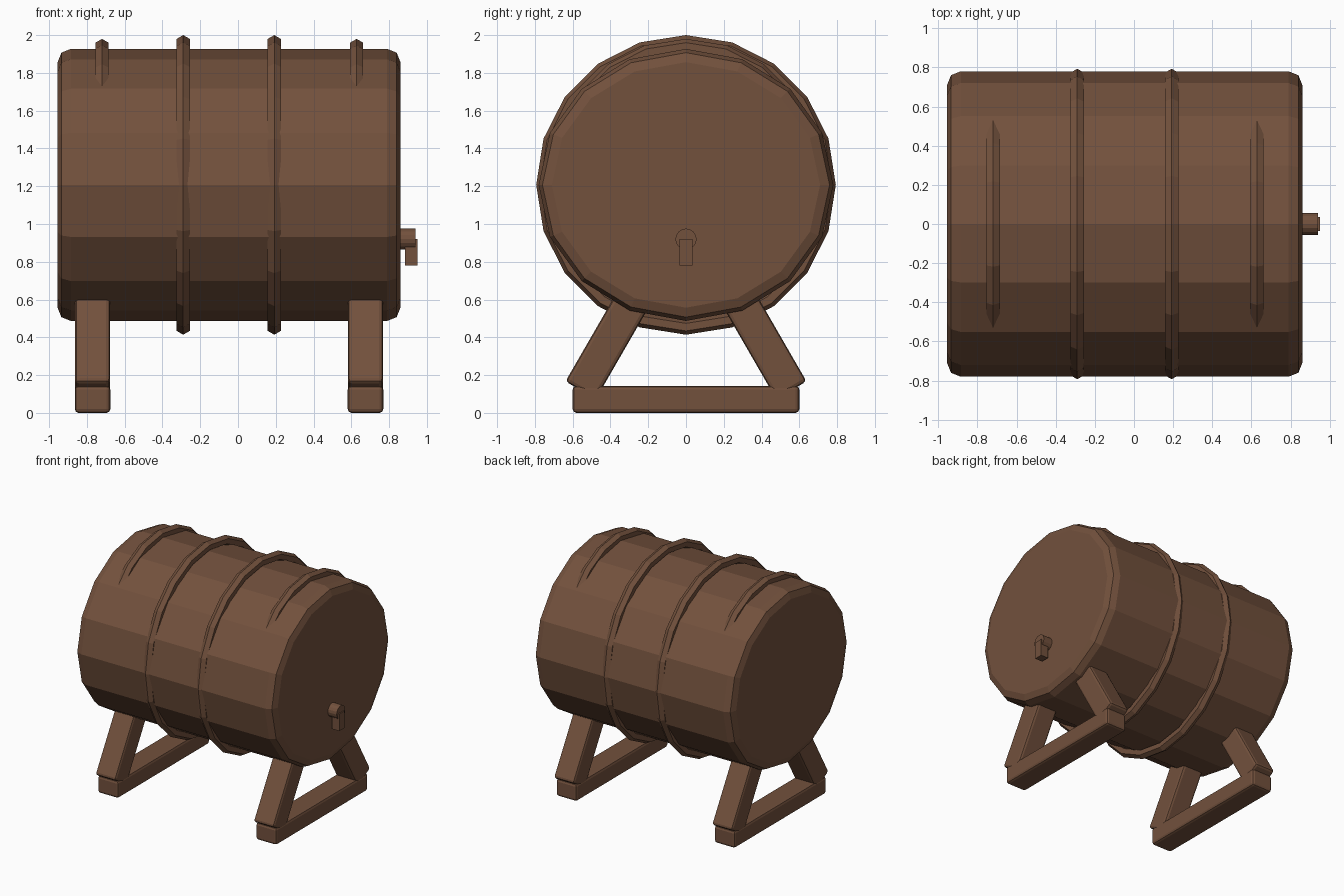
import bpy, bmesh, math
from math import pi, sin, cos, radians

if "Cube" in bpy.data.objects:
    bpy.data.objects.remove(bpy.data.objects["Cube"])

wood = bpy.data.materials.new("brown_wood")
colour = (0.17, 0.082, 0.046, 1)
wood.diffuse_color = colour
wood.use_nodes = True
wood.node_tree.nodes["Principled BSDF"].inputs["Base Color"].default_value = colour

AXIS_Z = 1.207


def finish(obj, name):
    obj.name = name
    obj.data.materials.append(wood)
    return obj


def beam(name, size, loc, tilt=0, bevel=0.02):
    bpy.ops.mesh.primitive_cube_add(size=1, location=loc, rotation=(tilt, 0, 0))
    obj = finish(bpy.context.object, name)
    obj.scale = size
    bpy.ops.object.transform_apply(location=False, rotation=False, scale=True)
    if bevel:
        mod = obj.modifiers.new("soft_edges", "BEVEL")
        mod.width = bevel
        mod.segments = 2
    return obj


# Barrel body: slightly flattened 16-sided drum with rounded rims
profile = [(-0.955, 0.07), (-0.935, 0.02), (-0.885, 0),
           (0.79, 0), (0.84, 0.02), (0.86, 0.07)]
bm = bmesh.new()
rings = []
for x, inset in profile:
    rings.append([bm.verts.new((x, (0.78 - inset) * cos(i * pi / 8),
                                AXIS_Z + (0.72 - inset) * sin(i * pi / 8)))
                  for i in range(16)])
for a, b in zip(rings, rings[1:]):
    for i in range(16):
        j = (i + 1) % 16
        bm.faces.new((a[i], a[j], b[j], b[i]))
bm.faces.new(rings[0])
bm.faces.new(rings[-1])
bmesh.ops.recalc_face_normals(bm, faces=bm.faces)
mesh = bpy.data.meshes.new("barrel_body")
bm.to_mesh(mesh)
bm.free()
barrel = finish(bpy.data.objects.new("barrel_body", mesh), "barrel_body")
bpy.context.collection.objects.link(barrel)

# Hoops: the outer pair is smaller and sits higher
for name, x, z, radius in [("hoop_outer_right", -0.72, 1.275, 0.665),
                           ("hoop_inner_right", -0.29, AXIS_Z, 0.753),
                           ("hoop_inner_left", 0.192, AXIS_Z, 0.753),
                           ("hoop_outer_left", 0.628, 1.275, 0.665)]:
    bpy.ops.mesh.primitive_torus_add(
        major_segments=20, minor_segments=6, major_radius=radius,
        minor_radius=0.04, location=(x, 0, z), rotation=(0, pi / 2, 0))
    finish(bpy.context.object, name)

# Stands: a floor beam and two leaning legs at each end
lean = radians(30)
offset, low, high = 0.543, -0.175, 0.40
mid = (low + high) / 2
leg_y = offset * cos(lean) - mid * sin(lean)
leg_z = offset * sin(lean) + mid * cos(lean)
for end, x in (("right", -0.77), ("left", 0.675)):
    beam("stand_base_" + end, (0.188, 1.2, 0.143), (x, 0, 0.0715))
    for side, s in (("front", -1), ("back", 1)):
        beam("stand_leg_" + side + "_" + end, (0.184, 0.186, high - low),
             (x, s * leg_y, leg_z), s * lean)

# Tap: short round pipe with a square spout
bpy.ops.mesh.primitive_cylinder_add(vertices=16, radius=0.056, depth=0.12,
                                    location=(0.88, 0, 0.92), rotation=(0, pi / 2, 0))
finish(bpy.context.object, "tap_pipe")
beam("tap_spout", (0.067, 0.07, 0.14), (0.9165, 0, 0.85), bevel=0)
